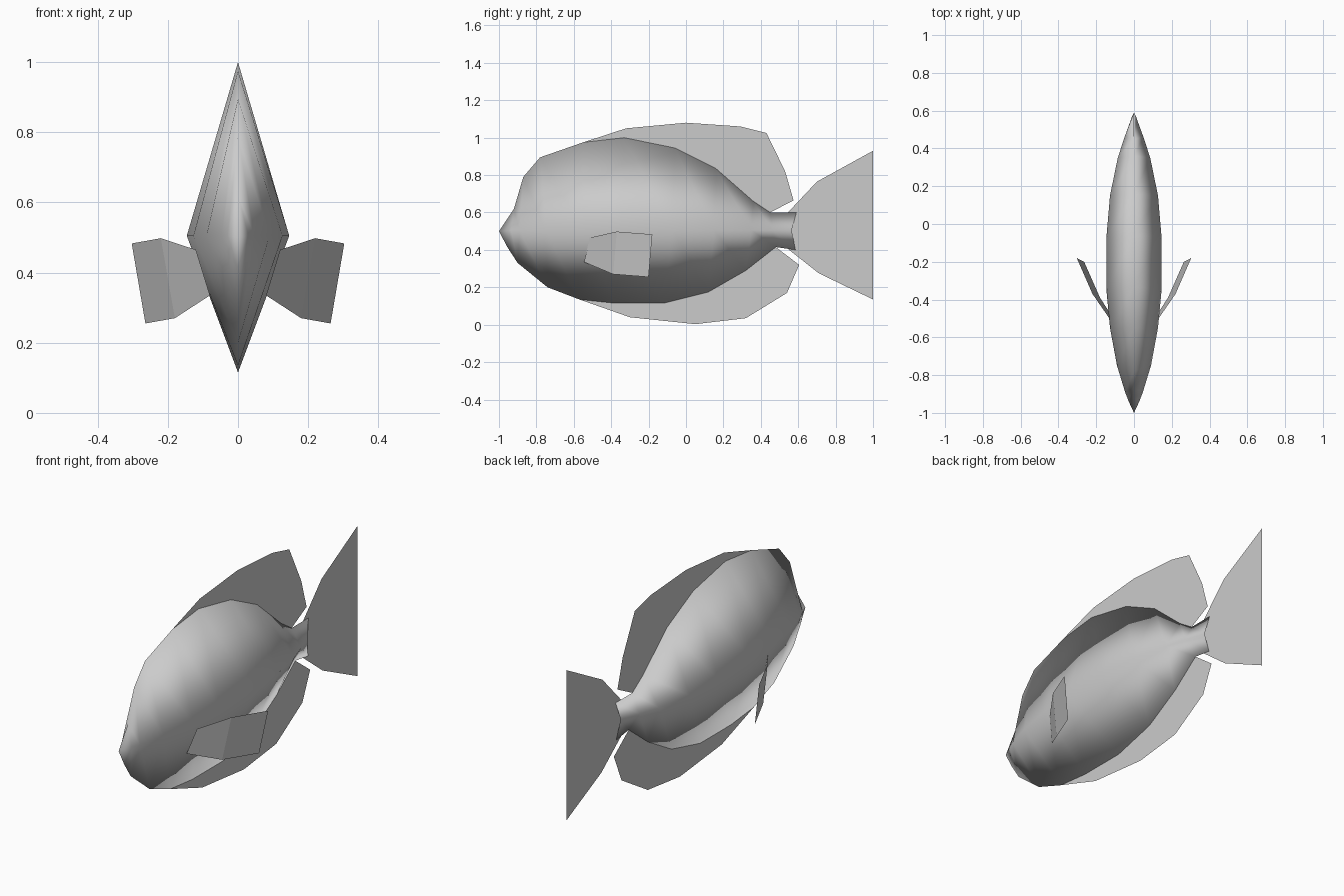
import bpy

grey = bpy.data.materials.new("plain grey")
grey.diffuse_color = (0.6, 0.6, 0.6, 1)


def make(name, verts, faces, smooth=False):
    me = bpy.data.meshes.new(name)
    me.from_pydata(verts, [], faces)
    me.materials.append(grey)
    me.polygons.foreach_set("use_smooth", [smooth] * len(me.polygons))
    me.update()
    ob = bpy.data.objects.new(name, me)
    bpy.context.collection.objects.link(ob)
    return ob


# Body: diamond rings (top y, top z, bottom y, bottom z, half width, side y)
rings = [
    (-.92, .62, -.955, .415, .03, -.935),
    (-.87, .79, -.90, .33, .047, -.89),
    (-.78, .895, -.74, .20, .09, -.75),
    (-.55, .975, -.57, .135, .127, -.55),
    (-.33, 1.0, -.38, .115, .146, -.35),
    (-.06, .945, -.12, .115, .146, -.07),
    (.16, .835, .12, .175, .127, .15),
    (.36, .66, .32, .29, .086, .35),
    (.45, .60, .48, .415, .05, .46),
    (.59, .60, .585, .40, .012, .565),
]
verts = [(0, -1, .5)]
for ty, tz, by, bz, w, sy in rings:
    verts += [(0, ty, tz), (w, sy, .505), (0, by, bz), (-w, sy, .505)]
faces = [(0, 1 + (k + 1) % 4, 1 + k) for k in range(4)]
for r in range(len(rings) - 1):
    a = 1 + 4 * r
    for k in range(4):
        n = (k + 1) % 4
        faces.append((a + k, a + n, a + 4 + n, a + 4 + k))
make("body", verts, faces, True)


# Flat fins on the centre plane, outlined in (y, z)
def flat_fin(name, outline):
    make(name, [(0, y, z) for y, z in outline], [tuple(range(len(outline)))])


flat_fin("dorsal_fin", [(-.55, .975), (-.32, 1.05), (0, 1.08), (.29, 1.06),
                        (.43, 1.025), (.53, .82), (.575, .665), (.45, .60),
                        (.36, .65), (.16, .825), (-.06, .935), (-.33, .99)])
flat_fin("anal_fin", [(-.57, .135), (-.30, .04), (.05, .003), (.32, .035),
                      (.54, .17), (.605, .32), (.48, .415), (.32, .30),
                      (.12, .185), (-.12, .125), (-.38, .125)])
flat_fin("tail_fin", [(.54, .595), (.70, .765), (1, .93), (1, .135),
                      (.71, .275), (.545, .405), (.53, .5)])

# Side fins: two bent panels, mirrored
for side, name in ((1, "right_side_fin"), (-1, "left_side_fin")):
    pts = [(.12, -.515, .465), (.08, -.545, .335), (.22, -.37, .498),
           (.18, -.39, .27), (.303, -.18, .483), (.264, -.20, .255)]
    make(name, [(side * x, y, z) for x, y, z in pts],
         [(0, 1, 3, 2), (2, 3, 5, 4)])
